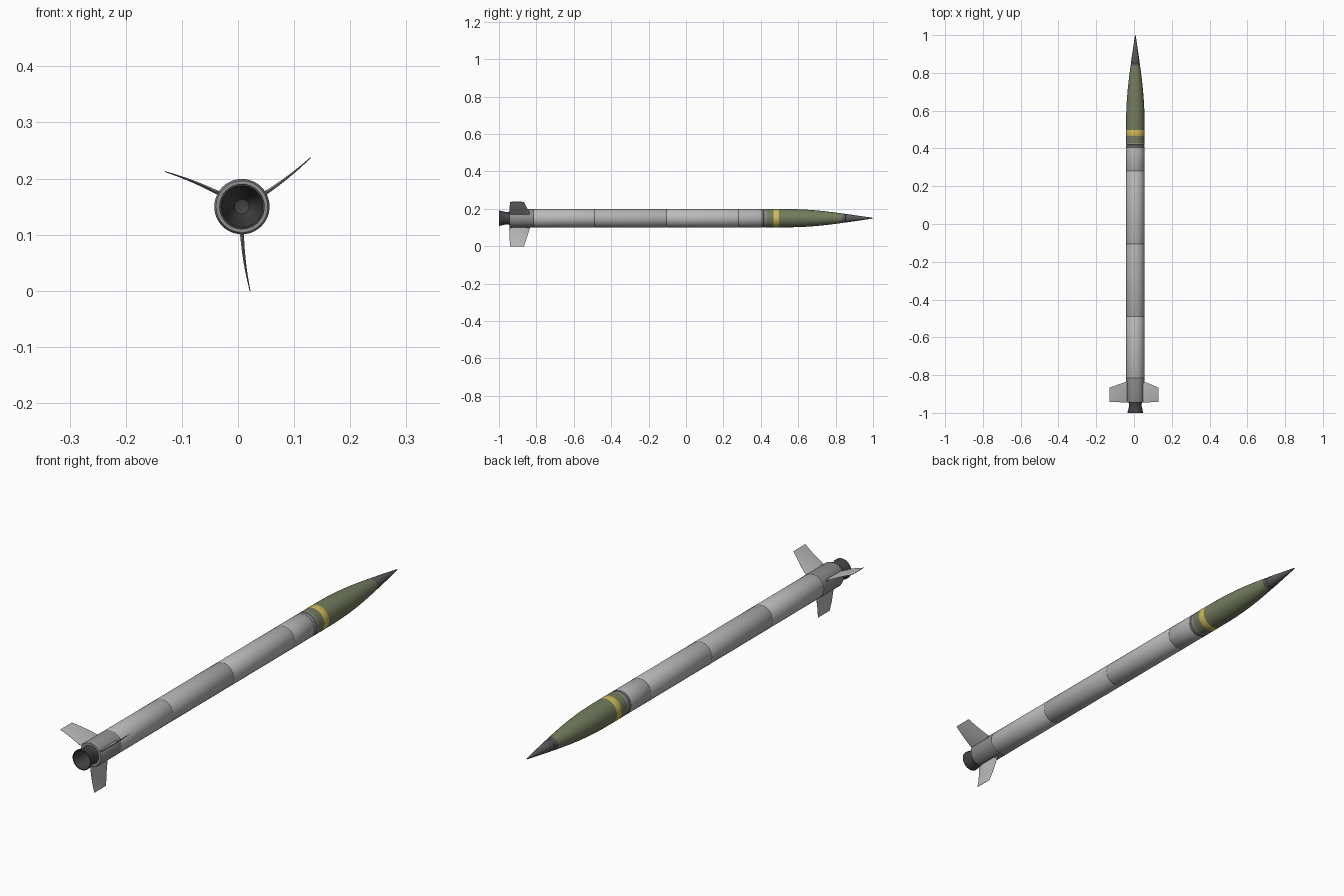
import bpy, bmesh, math
from mathutils import Matrix

if "Cube" in bpy.data.objects:
    bpy.data.objects.remove(bpy.data.objects["Cube"])

CX, CZ, R, SEG = 0.007, 0.15, 0.049, 48

def material(name, rgb):
    m = bpy.data.materials.new(name)
    m.diffuse_color = (*rgb, 1)
    m.use_nodes = True
    m.node_tree.nodes["Principled BSDF"].inputs["Base Color"].default_value = m.diffuse_color
    return m

green = material("olive", (0.17, 0.2, 0.11))
yellow = material("yellow", (0.62, 0.5, 0.1))
dark = material("dark_grey", (0.1, 0.1, 0.11))
black = material("nozzle_black", (0.055, 0.055, 0.055))
mid = material("mid_grey", (0.27, 0.28, 0.28))
light = material("light_grey", (0.5, 0.5, 0.5))
pale = material("pale_grey", (0.44, 0.44, 0.44))

def finish(name, bm, mat):
    bmesh.ops.recalc_face_normals(bm, faces=bm.faces)
    me = bpy.data.meshes.new(name)
    bm.to_mesh(me)
    bm.free()
    ob = bpy.data.objects.new(name, me)
    bpy.context.collection.objects.link(ob)
    me.materials.append(mat)
    bpy.ops.object.select_all(action='DESELECT')
    ob.select_set(True)
    bpy.context.view_layer.objects.active = ob
    bpy.ops.object.shade_smooth_by_angle(angle=math.radians(30))
    return ob

def lathe(name, profile, mat):
    """Turn (y, radius) points about the long axis."""
    bm = bmesh.new()
    vs = [bm.verts.new((CX + r, y, CZ)) for y, r in profile]
    es = [bm.edges.new(p) for p in zip(vs, vs[1:])]
    bmesh.ops.spin(bm, geom=vs + es, cent=(CX, 0, CZ), axis=(0, 1, 0),
                   angle=2 * math.pi, steps=SEG)
    bmesh.ops.remove_doubles(bm, verts=bm.verts, dist=1e-5)
    return finish(name, bm, mat)

# Motor tube sections, with a fine lip at each joint
joints = [-0.815, -0.49, -0.105, 0.28, 0.405]
for i, (a, b) in enumerate(zip(joints, joints[1:])):
    lathe(f"motor_tube_{i + 1}",
          [(a, R - 0.001), (a + 0.002, R), (b - 0.002, R), (b, R - 0.001)],
          pale if i % 2 else light)

# Coupling rings between motor and warhead
lathe("coupling_ring", [(0.405, R - 0.001), (0.407, R), (0.414, R), (0.416, R - 0.002),
                        (0.419, R - 0.002), (0.421, R), (0.43, R)], mid)

# Warhead: straight base, yellow band, tapering ogive
lathe("warhead_base", [(0.43, R), (0.467, R)], green)
lathe("warning_band", [(0.467, R), (0.468, R + 0.0003), (0.496, R + 0.0003), (0.497, R)], yellow)
lathe("warhead_ogive", [(0.497, R), (0.55, R), (0.6, 0.0478), (0.65, 0.0453), (0.7, 0.0415),
                        (0.75, 0.0364), (0.8, 0.0303), (0.838, 0.0252), (0.838, 0.0)], green)

# Fuze nose
lathe("nose_fuze", [(0.838, 0.0), (0.838, 0.0245), (0.85, 0.0235), (0.852, 0.022), (0.856, 0.022), (0.858, 0.0225),
                    (0.9, 0.0165), (0.95, 0.009), (0.985, 0.004), (0.997, 0.002), (1.0, 0.0)], dark)

# Tail section carrying the fins
lathe("tail_section", [(-0.815, R - 0.001), (-0.817, R + 0.0003), (-0.935, R + 0.0003),
                       (-0.944, R - 0.003), (-0.944, 0.03)], mid)

# Flared, hollow nozzle
lathe("nozzle", [(-0.944, 0.036), (-0.955, 0.033), (-0.965, 0.0335), (-0.985, 0.0385), (-0.995, 0.0405),
                 (-1.0, 0.0405), (-1.0, 0.037), (-0.985, 0.034), (-0.955, 0.028),
                 (-0.925, 0.022), (-0.905, 0.013), (-0.9, 0.0)], black)

# Curved wrap-around fins: built pointing down, then turned into place
def fin(index):
    bm = bmesh.new()
    rows, n = [], 8
    for k in range(n + 1):
        t = k / n
        d = 0.046 + t * 0.104
        bend = 0.0145 * (0.35 * t + 0.65 * t * t)
        half = 0.0028 * (1 - t) + 0.0008
        lead, trail = -0.832 - 0.034 * t, -0.946 + 0.005 * t
        ys = [(lead, 0.15), (lead - 0.022, 1), (trail + 0.018, 1), (trail, 0.15)]
        ring = [(bend + half * w, y, -d) for y, w in ys]
        ring += [(bend - half * w, y, -d) for y, w in reversed(ys)]
        rows.append([bm.verts.new(p) for p in ring])
    for a, b in zip(rows, rows[1:]):
        for j in range(8):
            bm.faces.new((a[j], a[(j + 1) % 8], b[(j + 1) % 8], b[j]))
    bm.faces.new(rows[0])
    bm.faces.new(rows[-1])
    place(bm, index)
    finish(f"fin_{index + 1}", bm, light)

# Hinge lug along each fin root
def hinge(index):
    bm = bmesh.new()
    bmesh.ops.create_cone(bm, cap_ends=True, segments=12, radius1=0.004, radius2=0.004, depth=0.1,
                          matrix=Matrix.Translation((0, -0.888, -0.049)) @ Matrix.Rotation(math.pi / 2, 4, 'X'))
    place(bm, index)
    finish(f"fin_hinge_{index + 1}", bm, mid)

def place(bm, index):
    bmesh.ops.transform(bm, verts=bm.verts, matrix=Matrix.Translation((CX, 0, CZ))
                        @ Matrix.Rotation(index * math.tau / 3, 4, 'Y'))

for i in range(3):
    fin(i)
    hinge(i)
